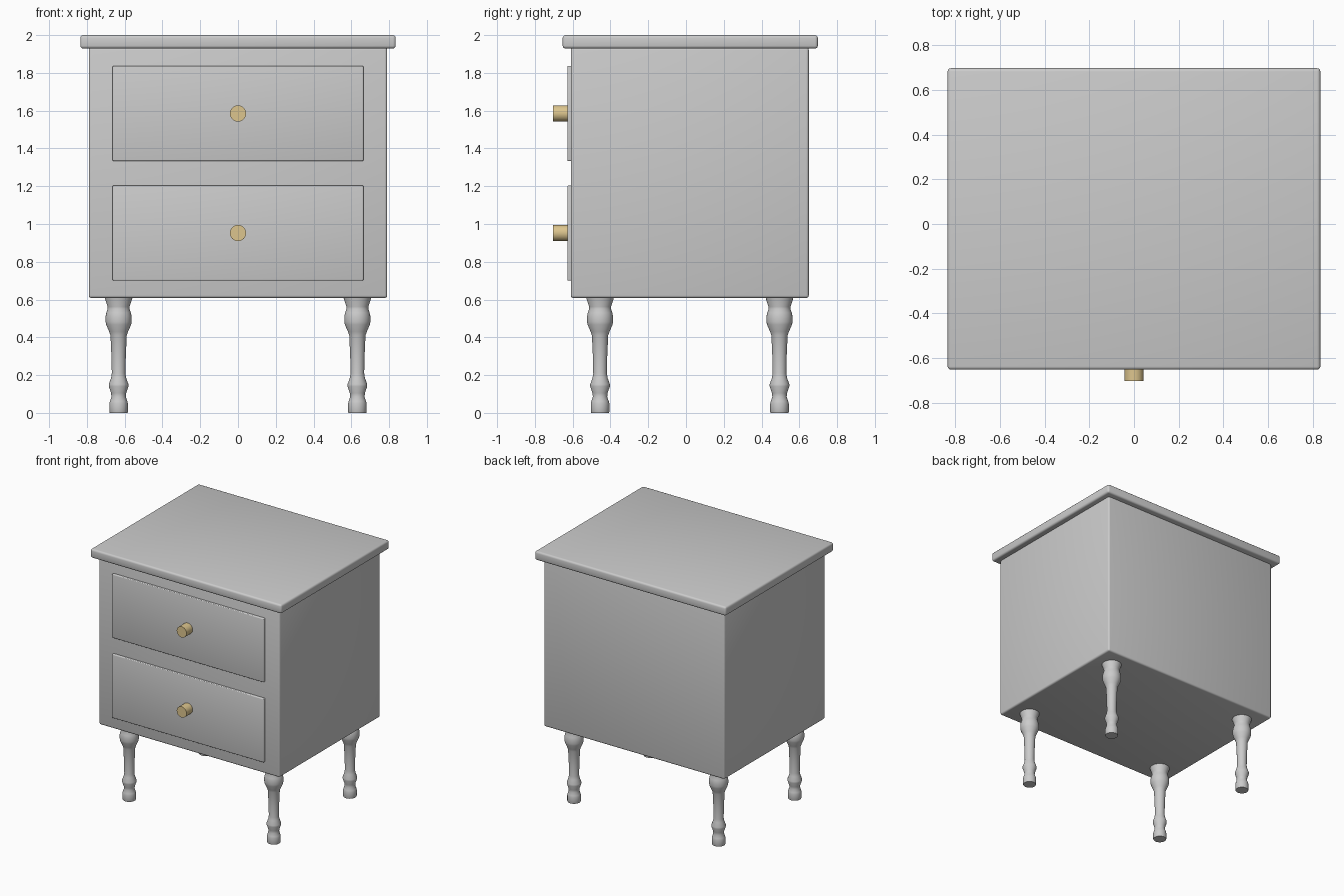
import bpy, bmesh, math
from mathutils import Matrix

if "Cube" in bpy.data.objects:
    bpy.data.objects.remove(bpy.data.objects["Cube"])


def smooth(ob, angle=35):
    bpy.ops.object.select_all(action='DESELECT')
    ob.select_set(True)
    bpy.context.view_layer.objects.active = ob
    bpy.ops.object.shade_smooth_by_angle(angle=math.radians(angle))


def new_object(name, bm):
    bmesh.ops.recalc_face_normals(bm, faces=bm.faces[:])
    me = bpy.data.meshes.new(name)
    bm.to_mesh(me)
    bm.free()
    ob = bpy.data.objects.new(name, me)
    bpy.context.collection.objects.link(ob)
    return ob


def box(name, lo, hi, bevel):
    """Rounded box between two corners."""
    bm = bmesh.new()
    bmesh.ops.create_cube(bm, size=1)
    for v in bm.verts:
        v.co = [(a + b) / 2 + c * (b - a) for a, b, c in zip(lo, hi, v.co)]
    bmesh.ops.bevel(bm, geom=bm.edges[:], offset=bevel, segments=3,
                    profile=0.5, affect='EDGES')
    ob = new_object(name, bm)
    smooth(ob)
    return ob


def lathe(name, profile, location, sides=32):
    """Turned part: (radius, height) rings capped at both ends."""
    bm = bmesh.new()
    rings = [[bm.verts.new((r * math.cos(2 * math.pi * i / sides),
                            r * math.sin(2 * math.pi * i / sides), z))
              for i in range(sides)] for r, z in profile]
    for a, b in zip(rings, rings[1:]):
        for i in range(sides):
            j = (i + 1) % sides
            bm.faces.new((a[i], a[j], b[j], b[i]))
    bm.faces.new(rings[0])
    bm.faces.new(rings[-1])
    ob = new_object(name, bm)
    ob.location = location
    smooth(ob, 40)
    return ob


# Cabinet and overhanging top
box("cabinet_body", (-0.79, -0.61, 0.608), (0.79, 0.65, 1.935), 0.014)
box("table_top", (-0.835, -0.653, 1.929), (0.835, 0.698, 2.0), 0.015)

# Drawer fronts with brass knobs
brass = bpy.data.materials.new("brass")
brass.diffuse_color = (0.72, 0.56, 0.27, 1)
brass.use_nodes = True
brass.node_tree.nodes["Principled BSDF"].inputs["Base Color"].default_value = brass.diffuse_color
for name, z in (("lower", 0.952), ("upper", 1.585)):
    box(name + "_drawer_front", (-0.664, -0.628, z - 0.252),
        (0.664, -0.59, z + 0.252), 0.006)
    bm = bmesh.new()
    bmesh.ops.create_cone(bm, cap_ends=True, segments=32, radius1=0.043,
                          radius2=0.043, depth=0.09,
                          matrix=Matrix.Rotation(math.pi / 2, 4, 'X'))
    knob = new_object(name + "_knob", bm)
    knob.location = (0, -0.659, z)
    knob.data.materials.append(brass)
    smooth(knob)

# Turned legs
leg_profile = [(0.047, 0), (0.049, 0.005), (0.049, 0.05), (0.046, 0.062),
               (0.038, 0.085), (0.040, 0.105), (0.052, 0.14), (0.052, 0.152),
               (0.040, 0.185), (0.036, 0.21), (0.038, 0.30), (0.043, 0.41),
               (0.050, 0.43), (0.066, 0.467), (0.069, 0.482), (0.069, 0.51),
               (0.065, 0.53), (0.058, 0.55), (0.058, 0.562), (0.072, 0.604),
               (0.073, 0.615)]
for side, x in (("left", -0.632), ("right", 0.632)):
    for end, y in (("front", -0.455), ("back", 0.495)):
        lathe(f"{end}_{side}_leg", leg_profile, (x, y, 0))
